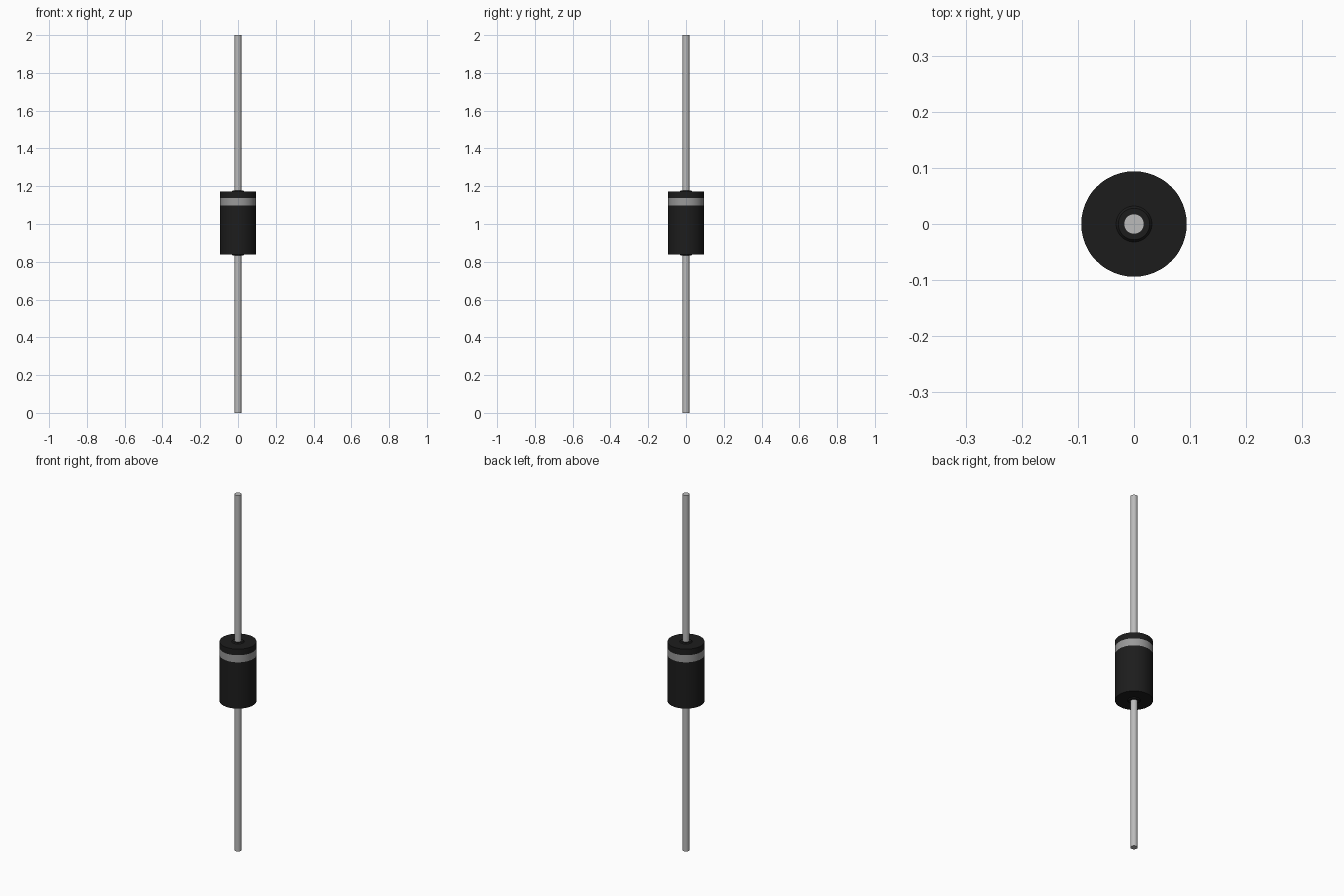
import bpy, math

if "Cube" in bpy.data.objects:
    bpy.data.objects.remove(bpy.data.objects["Cube"])

SIDES = 48


def material(name, color):
    m = bpy.data.materials.new(name)
    m.diffuse_color = color
    m.use_nodes = True
    m.node_tree.nodes["Principled BSDF"].inputs["Base Color"].default_value = m.diffuse_color
    return m


def lathe(name, profile, mat):
    """Revolve (radius, z) points around z; a zero radius closes an end."""
    verts, rings, faces = [], [], []
    for r, z in profile:
        n = SIDES if r > 0 else 1
        rings.append([len(verts) + i for i in range(n)])
        for i in range(n):
            a = 2 * math.pi * i / SIDES
            verts.append((r * math.cos(a), r * math.sin(a), z))
    for lo, hi in zip(rings, rings[1:]):
        for i in range(SIDES):
            j = (i + 1) % SIDES
            quad = [lo[i % len(lo)], lo[j % len(lo)], hi[j % len(hi)], hi[i % len(hi)]]
            faces.append(list(dict.fromkeys(quad)))
    mesh = bpy.data.meshes.new(name)
    mesh.from_pydata(verts, [], faces)
    mesh.materials.append(mat)
    ob = bpy.data.objects.new(name, mesh)
    bpy.context.collection.objects.link(ob)
    bpy.ops.object.select_all(action='DESELECT')
    ob.select_set(True)
    bpy.context.view_layer.objects.active = ob
    bpy.ops.object.shade_smooth_by_angle(angle=math.radians(30))
    return ob


black = material("black_plastic", (0.012, 0.012, 0.012, 1))
band_grey = material("band_grey", (0.32, 0.32, 0.32, 1))
metal = material("lead_metal", (0.5, 0.5, 0.5, 1))

R, WIRE, COLLAR = 0.094, 0.018, 0.032
BOTTOM, TOP = 0.838, 1.172
BAND_LOW, BAND_HIGH = 1.098, 1.138
LIP = 0.005

# Moulded body on both sides of the band, with a low collar at each end
lathe("body_lower", [(WIRE, BOTTOM - LIP), (COLLAR - 0.004, BOTTOM - LIP), (COLLAR, BOTTOM),
                     (R, BOTTOM), (R, BAND_LOW)], black)
lathe("body_upper", [(R, BAND_HIGH), (R, TOP), (COLLAR, TOP),
                     (COLLAR - 0.004, TOP + LIP), (WIRE, TOP + LIP)], black)

# Polarity band, flush with the body
lathe("polarity_band", [(R, BAND_LOW), (R, BAND_HIGH)], band_grey)

# Wire leads, running from the body to each end
lathe("lead_lower", [(0, 0), (WIRE, 0), (WIRE, BOTTOM - LIP)], metal)
lathe("lead_upper", [(WIRE, TOP + LIP), (WIRE, 2), (0, 2)], metal)
